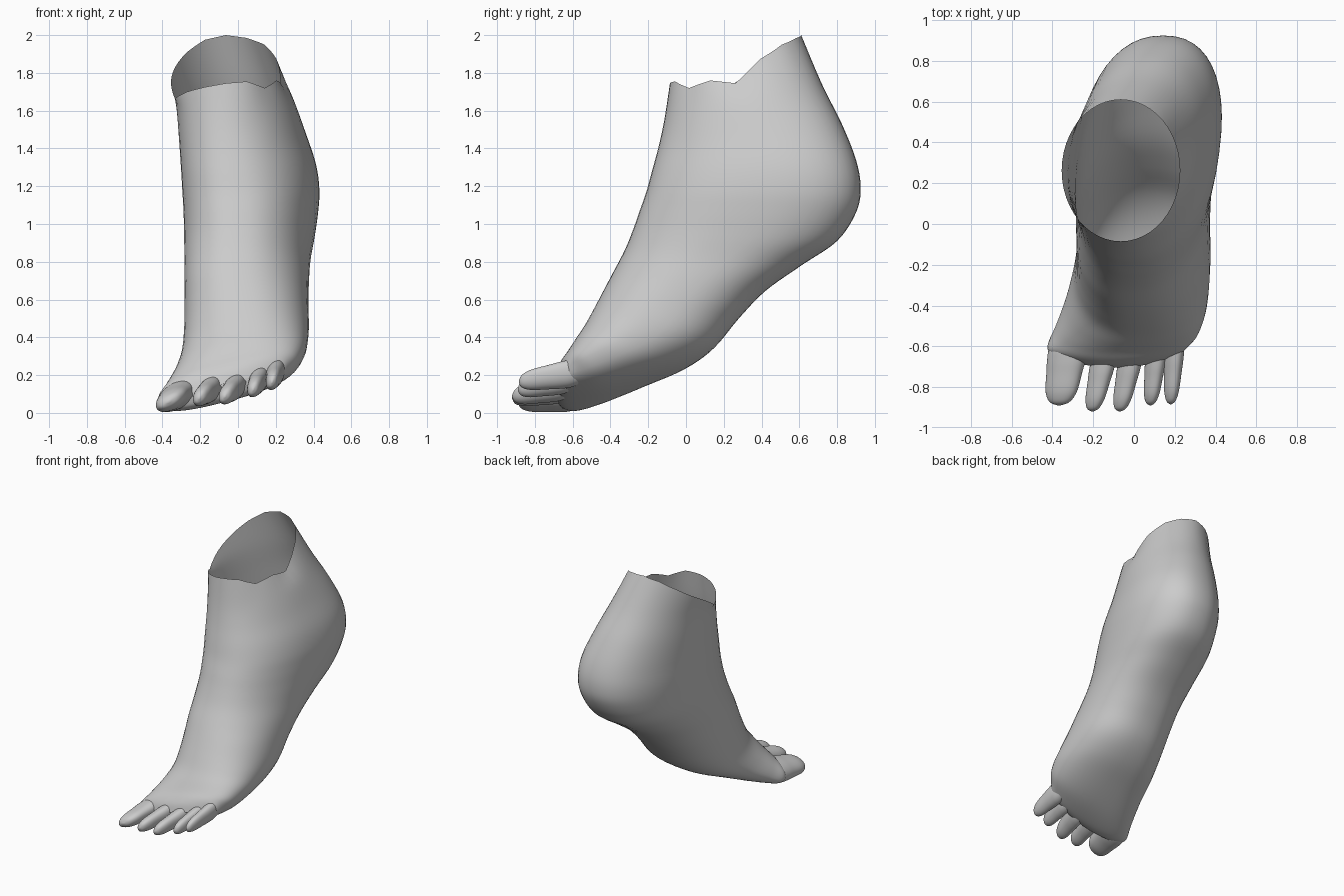
import bpy, bmesh, math
from mathutils import Vector

if "Cube" in bpy.data.objects:
    bpy.data.objects.remove(bpy.data.objects["Cube"])

AROUND = 48


def ring(fy, fz, by, bz, cx, hw, shear=0, n=2, roll=0, bow=0):
    """Rounded section from front/top point (fy, fz) to back/sole point (by, bz)."""
    pts = []
    for i in range(AROUND):
        a = 2 * math.pi * i / AROUND
        c = math.copysign(abs(math.cos(a)) ** (2 / n), math.cos(a))
        s = math.copysign(abs(math.sin(a)) ** (2 / n), math.sin(a))
        t = (1 - c) / 2
        dx = hw * s
        pts.append(Vector((cx + dx - shear * c,
                           fy + (by - fy) * t + bow * s * s,
                           fz + (bz - fz) * t + roll * dx)))
    return pts


def spline(p0, p1, p2, p3, t):
    return 0.5 * (2 * p1 + (p2 - p0) * t + (2 * p0 - 5 * p1 + 4 * p2 - p3) * t * t
                  + (3 * p1 - p0 - 3 * p2 + p3) * t ** 3)


def loft(name, rings, steps):
    """Skin smoothly through the rings; the last ring is capped, the first stays open."""
    last = len(rings) - 1
    dense = []
    for k in range(last):
        a, b, c, d = (rings[max(0, min(last, k + o))] for o in (-1, 0, 1, 2))
        for j in range(steps):
            dense.append([spline(*p, j / steps) for p in zip(a, b, c, d)])
    dense.append(rings[-1])
    bm = bmesh.new()
    loops = [[bm.verts.new(p) for p in r] for r in dense]
    for r0, r1 in zip(loops, loops[1:]):
        for i in range(AROUND):
            j = (i + 1) % AROUND
            bm.faces.new((r0[i], r0[j], r1[j], r1[i]))
    bm.faces.new(loops[-1])
    bmesh.ops.recalc_face_normals(bm, faces=bm.faces)
    for f in bm.faces:
        f.smooth = True
    mesh = bpy.data.meshes.new(name)
    bm.to_mesh(mesh)
    bm.free()
    obj = bpy.data.objects.new(name, mesh)
    bpy.context.collection.objects.link(obj)
    return obj


# Foot: ankle opening, heel, arch, ball, toe line
sections = [
    (-.085, 1.75, .61, 2.0, -.065, .29, 0, 2),
    (-.115, 1.55, .72, 1.74, -.018, .308, .035, 2.05),
    (-.145, 1.41, .825, 1.53, .022, .328, .06, 2.15),
    (-.18, 1.28, .90, 1.34, .055, .345, .075, 2.25),
    (-.21, 1.17, .925, 1.19, .068, .35, .075, 2.3),
    (-.245, 1.07, .90, 1.06, .068, .345, .07, 2.3),
    (-.28, .97, .80, .91, .06, .337, .06, 2.3),
    (-.325, .86, .61, .78, .05, .328, .05, 2.3),
    (-.385, .745, .42, .645, .046, .325, .04, 2.3, .01),
    (-.435, .65, .28, .50, .045, .326, .025, 2.3, .03),
    (-.485, .555, .15, .345, .045, .33, .015, 2.3, .06),
    (-.54, .455, .0, .24, .035, .335, 0, 2.3, .11),
    (-.59, .375, -.2, .16, .01, .345, 0, 2.35, .16),
    (-.63, .305, -.42, .085, -.033, .352, 0, 2.45, .21, .01),
    (-.665, .25, -.58, .055, -.078, .345, 0, 2.6, .25, .03),
    (-.69, .205, -.67, .065, -.09, .325, 0, 2.5, .25, .05),
    (-.705, .15, -.70, .11, -.092, .285, 0, 2.3, .25, .05),
]
rings = [ring(*s) for s in sections]

# Uneven rim heights, starting at the shin and going round by the outer side
rim = [1.745, 1.755, 1.72, 1.76, 1.745, 1.875, 1.95, 1.985,
       2.0, 1.975, 1.91, 1.83, 1.75, 1.665, 1.70, 1.725]
for i, p in enumerate(rings[0]):
    u = i * len(rim) / AROUND
    k = int(u)
    p.z = rim[k] + (rim[(k + 1) % len(rim)] - rim[k]) * (u - k)
loft("foot", rings, 5)

# Toes: base x, y, z / tip x, y, z / half width and half height at base and tip
toes = {
    "big_toe": (-.305, -.50, .105, -.368, -.89, .06, .112, .092, .071, .046),
    "second_toe": (-.125, -.56, .14, -.205, -.92, .08, .074, .08, .042, .046),
    "third_toe": (.005, -.56, .155, -.07, -.92, .088, .07, .08, .040, .046),
    "fourth_toe": (.12, -.55, .19, .08, -.89, .125, .062, .08, .034, .046),
    "little_toe": (.205, -.50, .225, .18, -.885, .165, .06, .085, .032, .046),
}
tip_shape = [(0, .45), (.25, .9), (.42, 1), (.6, 1), (.8, 1), (.91, .85), (.97, .58), (1, .12)]
for name, (x0, y0, z0, x1, y1, z1, w0, h0, w1, h1) in toes.items():
    toe_rings = []
    for t, k in tip_shape:
        w = (w0 + (w1 - w0) * t) * k
        h = (h0 + (h1 - h0) * t) * k
        x, y, z = x0 + (x1 - x0) * t, y0 + (y1 - y0) * t, z0 + (z1 - z0) * t
        toe_rings.append(ring(y, z + h, y, z - h, x, w, 0, 2.2, .35))
    loft(name, toe_rings, 4)
